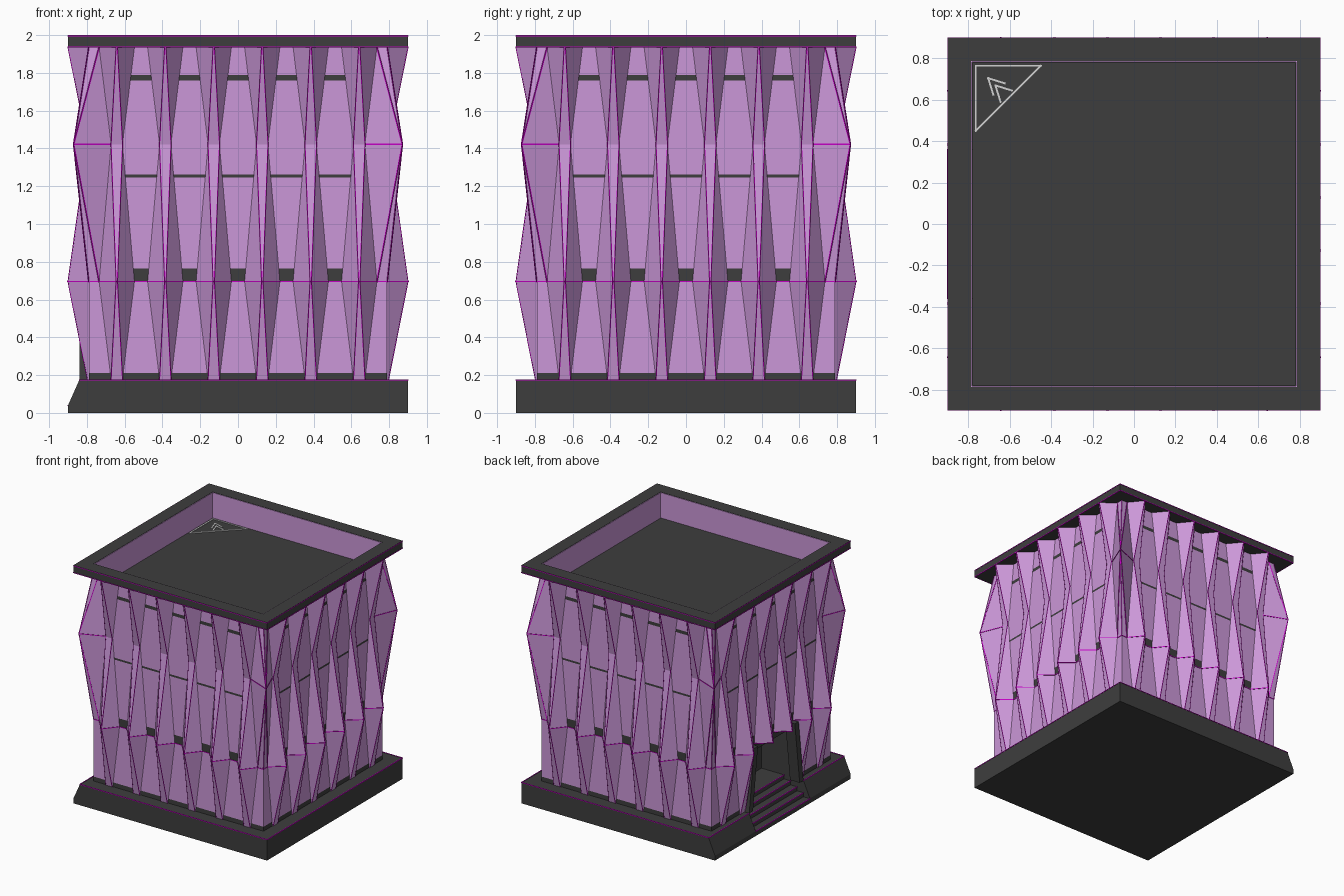
import bpy, bmesh, math
from mathutils import Matrix, Vector

if "Cube" in bpy.data.objects:
    bpy.data.objects.remove(bpy.data.objects["Cube"])


def mat(name, rgb):
    m = bpy.data.materials.new(name)
    m.diffuse_color = (*rgb, 1)
    m.use_nodes = True
    m.node_tree.nodes["Principled BSDF"].inputs["Base Color"].default_value = m.diffuse_color
    return m


DARK = mat("charcoal", (0.048, 0.048, 0.048))
PURPLE = mat("lilac", (0.60, 0.31, 0.69))
MAGENTA = mat("magenta", (0.55, 0.0, 0.55))
WHITE = mat("light_grey", (0.65, 0.65, 0.65))


def finish(name, bm, mats, recalc=True):
    if recalc:
        bmesh.ops.recalc_face_normals(bm, faces=bm.faces)
    me = bpy.data.meshes.new(name)
    bm.to_mesh(me)
    bm.free()
    for m in mats:
        me.materials.append(m)
    ob = bpy.data.objects.new(name, me)
    bpy.context.collection.objects.link(ob)
    return ob


def add_box(bm, lo, hi):
    c = [(a + b) / 2 for a, b in zip(lo, hi)]
    s = [b - a for a, b in zip(lo, hi)]
    bmesh.ops.create_cube(bm, size=1, matrix=Matrix.Translation(c) @ Matrix.Diagonal((*s, 1)))


def add_prism(bm, pts, d):
    """Extrude a closed 3D outline along vector d."""
    f = bm.faces.new([bm.verts.new(p) for p in pts])
    r = bmesh.ops.extrude_face_region(bm, geom=[f], use_keep_orig=True)
    vs = [v for v in r["geom"] if isinstance(v, bmesh.types.BMVert)]
    bmesh.ops.translate(bm, verts=vs, vec=d)


def add_line(bm, a, b, t=0.006):
    """Thin square bar from a to b."""
    a, b = Vector(a), Vector(b)
    q = (b - a).to_track_quat('Z', 'Y').to_matrix().to_4x4()
    m = Matrix.Translation((a + b) / 2) @ q @ Matrix.Diagonal((t, t, (b - a).length + t, 1))
    bmesh.ops.create_cube(bm, size=1, matrix=m)


# --- shared facade dimensions
Z = [0.175, 0.695, 1.422, 1.936]      # fold levels
FOOT = [0.03, 0.0935, 0.03, 0.0935]   # half width of pleat at the wall
CREST = [0.03, 0.003, 0.03, 0.003]    # half width of pleat crest
DEPTH = [0.797, 0.9, 0.797, 0.9]      # distance of crest from centre
W, STEP, DOOR = 0.79, 0.2567, 0.36
BANDS = [(0.175, 0.212, 1), (0.212, 0.695, 0), (0.695, 0.764, 1), (0.764, 1.247, 0),
         (1.247, 1.263, 1), (1.263, 1.422, 0), (1.422, 1.761, 0), (1.761, 1.788, 1), (1.788, 1.936, 0)]


def half_width(z):
    for i in range(3):
        if z <= Z[i + 1]:
            t = (z - Z[i]) / (Z[i + 1] - Z[i])
            return STEP / 2 - (FOOT[i] + t * (FOOT[i + 1] - FOOT[i]))
    return STEP / 2 - FOOT[3]


def facade(name, angle, door=False):
    bm, lines = bmesh.new(), bmesh.new()

    def face(pts, mi=0):
        f = bm.faces.new([bm.verts.new(p) for p in pts])
        f.material_index = mi
        f.normal_update()
        if f.normal.y > 1e-4 or (abs(f.normal.y) <= 1e-4 and f.normal.z > 0):
            f.normal_flip()

    # folded pleats
    for k in range(6):
        u = (k - 2.5) * STEP
        skip = door and k in (2, 3)
        rows = [[(u - FOOT[i], -W, Z[i]), (u - CREST[i], -DEPTH[i], Z[i]),
                 (u + CREST[i], -DEPTH[i], Z[i]), (u + FOOT[i], -W, Z[i])] for i in range(4)]
        for i in range(1 if skip else 0, 3):
            for j in range(3):
                face([rows[i][j], rows[i][j + 1], rows[i + 1][j + 1], rows[i + 1][j]])
            for j in (1, 2):
                add_line(lines, rows[i][j], rows[i + 1][j], 0.004)
        if skip:
            face(rows[1])
        for j in (0, 2):
            add_line(lines, rows[1][j], rows[1][j + 1])
    # flat panels with dark floor slits
    for k in range(5):
        u = (k - 2) * STEP
        for z0, z1, mi in BANDS:
            if door and k in (1, 2, 3) and z1 < 0.7:
                continue
            a, b = half_width(z0), half_width(z1)
            face([(u - a, -W, z0), (u + a, -W, z0), (u + b, -W, z1), (u - b, -W, z1)], mi)
        h = half_width(Z[1])
        add_line(lines, (u - h, -W, Z[1]), (u + h, -W, Z[1]))
    # flared corner panels
    e = 2.5 * STEP
    for s in (-1, 1):
        A = (s * (e + 0.03), -W, Z[2])
        P = (s * 0.87, -0.87, Z[2])
        for z in (Z[1], Z[3]):
            B, C = (s * (e + FOOT[1]), -W, z), (s * W, -W, z)
            face([A, B, P])
            face([B, C, P])
            add_line(lines, P, B)
            add_line(lines, P, C, 0.004)
        add_line(lines, A, P)
        add_line(lines, (s * (e + FOOT[1]), -W, Z[1]), (s * W, -W, Z[1]))
        for z0, z1, mi in BANDS[:2]:
            face([(s * (e + STEP / 2 - half_width(z0)), -W, z0), (s * W, -W, z0),
                  (s * W, -W, z1), (s * (e + STEP / 2 - half_width(z1)), -W, z1)], mi)
    rot = Matrix.Rotation(angle, 4, 'Z')
    for b in (bm, lines):
        b.transform(rot)
    finish(name + "_facade", bm, [PURPLE, DARK], recalc=False)
    finish(name + "_fold_lines", lines, [MAGENTA])


for n, a in (("front", 0), ("right", 90), ("back", 180), ("left", -90)):
    facade(n, math.radians(a), n == "left")

# --- base with sloped left edge, and steps up to the door
bm = bmesh.new()
outline = [(0.9, 0), (0.9, 0.175), (-0.84, 0.175), (-0.9, 0.04), (-0.9, 0)]
for y0 in (-0.9, DOOR):
    add_prism(bm, [(x, y0, z) for x, z in outline], (0, 0.9 - DOOR, 0))
steps, nose = [(0.9, 0), (0.9, 0.175)], bmesh.new()
for i in range(5):
    x, top = -0.66 - 0.06 * i, 0.175 - 0.034 * i
    steps += [(x, top), (x, top - 0.034)]
    add_line(nose, (x, -DOOR, top), (x, DOOR, top))
steps = steps[:-1] + [(-0.9, 0)]
add_prism(bm, [(x, -DOOR, z) for x, z in steps], (0, 2 * DOOR, 0))
finish("base", bm, [DARK])
finish("step_edges", nose, [MAGENTA])

# --- dark core with entrance recess and roof floor
bm = bmesh.new()
add_box(bm, (-0.45, -0.78, 0.17), (0.78, 0.78, 1.788))
add_box(bm, (-0.78, -0.78, 0.7), (-0.45, 0.78, 1.788))
for s in (-1, 1):
    y = sorted((s * DOOR, s * 0.78))
    add_box(bm, (-0.78, y[0], 0.17), (-0.45, y[1], 0.7))
finish("core_and_roof_floor", bm, [DARK])

# --- leaning door frame
bm = bmesh.new()
for s in (-1, 1):
    add_prism(bm, [(-0.84, s * y, z) for y, z in
                   ((0.36, 0.175), (0.31, 0.175), (0.245, 0.695), (0.295, 0.695))], (0.09, 0, 0))
    add_prism(bm, [(-0.785, s * y, z) for y, z in
                   ((0.36, 0.175), (0.36, 0.7), (0.29, 0.7))], (0.03, 0, 0))
add_box(bm, (-0.80, -0.26, 0.645), (-0.75, 0.26, 0.695))
finish("door_frame", bm, [DARK])

# --- roof cap ring and lilac parapet lining
cap, lining = bmesh.new(), bmesh.new()
for b, i, o, z0, z1 in ((cap, 0.789, 0.9, 1.936, 2.0), (lining, 0.784, 0.7885, 1.78, 1.998)):
    for s in (-1, 1):
        p = sorted((s * i, s * o))
        add_box(b, (-o, p[0], z0), (o, p[1], z1))
        add_box(b, (p[0], -i, z0), (p[1], i, z1))
finish("roof_cap", cap, [DARK])
finish("parapet_lining", lining, [PURPLE])

# --- magenta trim on cap and base edges
bm = bmesh.new()
for z, x0 in ((1.996, -0.899), (1.938, -0.899), (0.175, -0.84)):
    c = [(x0, -0.899, z), (0.899, -0.899, z), (0.899, 0.899, z), (x0, 0.899, z)]
    for i in range(4):
        if z < 1 and i == 3:
            add_line(bm, c[3], (x0, DOOR, z))
            add_line(bm, (x0, -DOOR, z), c[0])
        else:
            add_line(bm, c[i], c[(i + 1) % 4])
finish("edge_trim", bm, [MAGENTA])

# --- painted corner triangle and direction arrow on the roof
bm = bmesh.new()
z = 1.788
tri = [(-0.765, 0.765, z), (-0.45, 0.765, z), (-0.765, 0.45, z)]
for i in range(3):
    add_line(bm, tri[i], tri[(i + 1) % 3], 0.009)
for k in (0, 0.035):
    tip = (-0.705 + k, 0.705 - k, z)
    add_line(bm, tip, (tip[0] + 0.08, tip[1] - 0.025, z), 0.009)
    add_line(bm, tip, (tip[0] + 0.025, tip[1] - 0.08, z), 0.009)
finish("roof_marking", bm, [WHITE])
